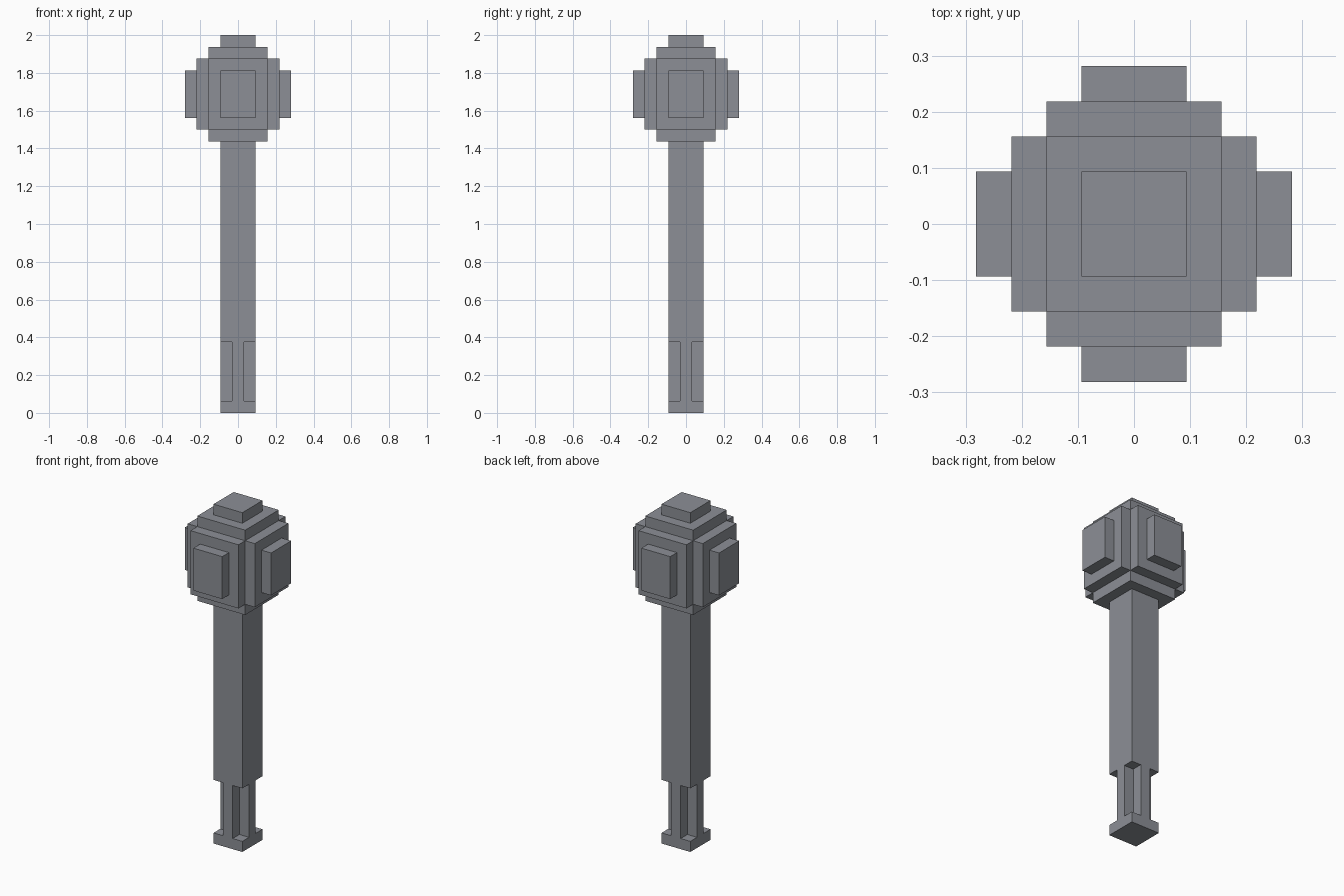
import bpy
import bmesh
from mathutils import Matrix, Vector

cube = bpy.data.objects.get("Cube")
if cube:
    bpy.data.objects.remove(cube, do_unlink=True)

U = 0.0625            # one block
HEAD_Z = 27 * U       # centre height of the head

grey = bpy.data.materials.new("slate_grey")
grey.use_nodes = True
colour = (0.262, 0.275, 0.305, 1.0)
grey.diffuse_color = colour
grey.node_tree.nodes["Principled BSDF"].inputs["Base Color"].default_value = colour


def finish(name, bm):
    bmesh.ops.recalc_face_normals(bm, faces=bm.faces)
    mesh = bpy.data.meshes.new(name)
    bm.to_mesh(mesh)
    bm.free()
    mesh.materials.append(grey)
    obj = bpy.data.objects.new(name, mesh)
    bpy.context.collection.objects.link(obj)
    return obj


def box(name, size, centre):
    """Flat-sided box, size and centre in model units."""
    bm = bmesh.new()
    scale = Matrix.Diagonal(Vector(size)).to_4x4()
    bmesh.ops.create_cube(bm, size=1, matrix=Matrix.Translation(centre) @ scale)
    return finish(name, bm)


# Pommel and shaft
box("pommel", (3 * U, 3 * U, U), (0, 0, U / 2))
box("shaft", (3 * U, 3 * U, 17 * U), (0, 0, 14.5 * U))

# Grip: plus-shaped section, one block cut from each corner
a, b = 0.5 * U, 1.5 * U
corner = [(b, -a), (b, a), (a, a)]
points = []
for turn in range(4):
    rot = Matrix.Rotation(turn * 1.5707963268, 2)
    points += [rot @ Vector(p) for p in corner]
bm = bmesh.new()
face = bm.faces.new([bm.verts.new((p.x, p.y, U)) for p in points])
ext = bmesh.ops.extrude_face_region(bm, geom=[face])
top = [v for v in ext["geom"] if isinstance(v, bmesh.types.BMVert)]
bmesh.ops.translate(bm, verts=top, vec=(0, 0, 5 * U))
finish("grip", bm)

# Head: three crossed blocks, one block longer along each axis
for axis, name in enumerate(("head_side_block", "head_front_block", "head_upright_block")):
    size = [5 * U, 5 * U, 6 * U]
    size[axis] = 7 * U
    if axis == 2:
        size[2] = 8 * U
    box(name, size, (0, 0, HEAD_Z))

# Raised plates on the four sides, sunk half a block into the head
for name, dx, dy in (("left_plate", 1, 0), ("right_plate", -1, 0),
                     ("front_plate", 0, -1), ("back_plate", 0, 1)):
    size = (1.5 * U if dx else 3 * U, 1.5 * U if dy else 3 * U, 4 * U)
    box(name, size, (dx * 3.75 * U, dy * 3.75 * U, HEAD_Z))

# Cap on top
box("top_cap", (3 * U, 3 * U, 1.5 * U), (0, 0, 2 - 0.75 * U))
